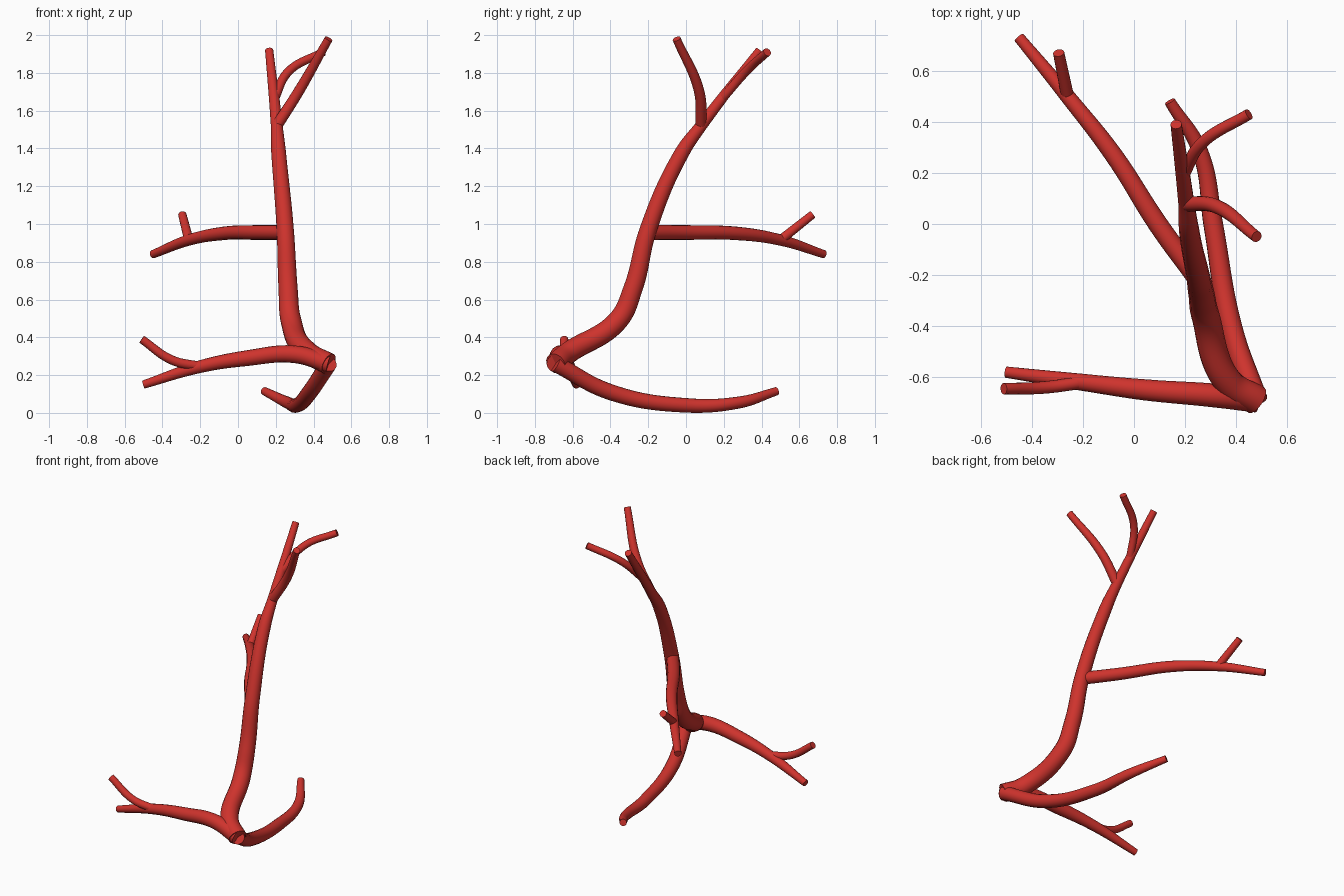
import bpy
from math import radians
from mathutils import Vector

cube = bpy.data.objects.get("Cube")
if cube:
    bpy.data.objects.remove(cube, do_unlink=True)

red = bpy.data.materials.new("coral_red")
red.use_nodes = True
colour = (0.62, 0.033, 0.026, 1)
red.diffuse_color = colour
red.node_tree.nodes["Principled BSDF"].inputs["Base Color"].default_value = colour

TIP_RADIUS = 0.022


def limb(name, base_radius, start, *rest):
    """Grow a capped round tube through the points, tapering faster towards its tip."""
    points = [Vector(start)] + [Vector(point) for point in rest]
    curve = bpy.data.curves.new(name, "CURVE")
    curve.dimensions = "3D"
    curve.bevel_depth = 1
    curve.bevel_resolution = 6
    curve.use_fill_caps = True
    spline = curve.splines.new("BEZIER")
    spline.bezier_points.add(len(rest))
    for index, (knot, point) in enumerate(zip(spline.bezier_points, points)):
        along = index / len(rest)
        knot.co = point
        knot.radius = base_radius + (TIP_RADIUS - base_radius) * along ** 2
        knot.handle_left_type = knot.handle_right_type = "AUTO"

    # Turn the curve into a smooth mesh with crisp cap edges
    tube = bpy.data.objects.new(name, curve)
    bpy.context.collection.objects.link(tube)
    bpy.ops.object.select_all(action="DESELECT")
    tube.select_set(True)
    bpy.context.view_layer.objects.active = tube
    bpy.ops.object.convert(target="MESH")
    mesh_object = bpy.context.view_layer.objects.active
    mesh_object.data.materials.clear()
    mesh_object.data.materials.append(red)
    bpy.ops.object.shade_smooth_by_angle(angle=radians(40))
    return points


# Main stem, rising from the front corner to the rear tip
trunk = limb("trunk", 0.058,
             (0.48, -0.69, 0.26), (0.37, -0.62, 0.32), (0.28, -0.36, 0.49),
             (0.265, -0.28, 0.66), (0.25, -0.2, 0.97), (0.215, -0.02, 1.38),
             (0.205, 0.08, 1.52), (0.165, 0.39, 1.92))
corner = trunk[0]
crown = trunk[-2]

# Low side branch and its upturned twig
low_branch = limb("low_branch", 0.048, corner,
                  (0.3, -0.67, 0.31), (0.05, -0.65, 0.29),
                  (-0.2, -0.62, 0.245), (-0.5, -0.58, 0.15))
limb("low_twig", 0.025, low_branch[3],
     (-0.35, -0.64, 0.28), (-0.51, -0.645, 0.39))

# Root sweeping back along the ground
limb("ground_root", 0.044, corner,
     (0.38, -0.4, 0.11), (0.31, 0, 0.04), (0.26, 0.28, 0.055), (0.14, 0.48, 0.115))

# Middle branch reaching back, with a short twig
middle_branch = limb("middle_branch", 0.04, (0.24, -0.2, 0.955),
                     (0.1, -0.01, 0.955), (-0.08, 0.27, 0.95),
                     (-0.26, 0.5, 0.915), (-0.45, 0.73, 0.84))
limb("middle_twig", 0.025, middle_branch[3], (-0.295, 0.67, 1.05))

# Curved twigs near the top
limb("upper_front_twig", 0.03, crown,
     (0.32, 0.07, 1.7), (0.48, -0.05, 1.98))
limb("upper_side_twig", 0.024, crown.lerp(trunk[-1], 0.35),
     (0.27, 0.32, 1.81), (0.45, 0.43, 1.91))
